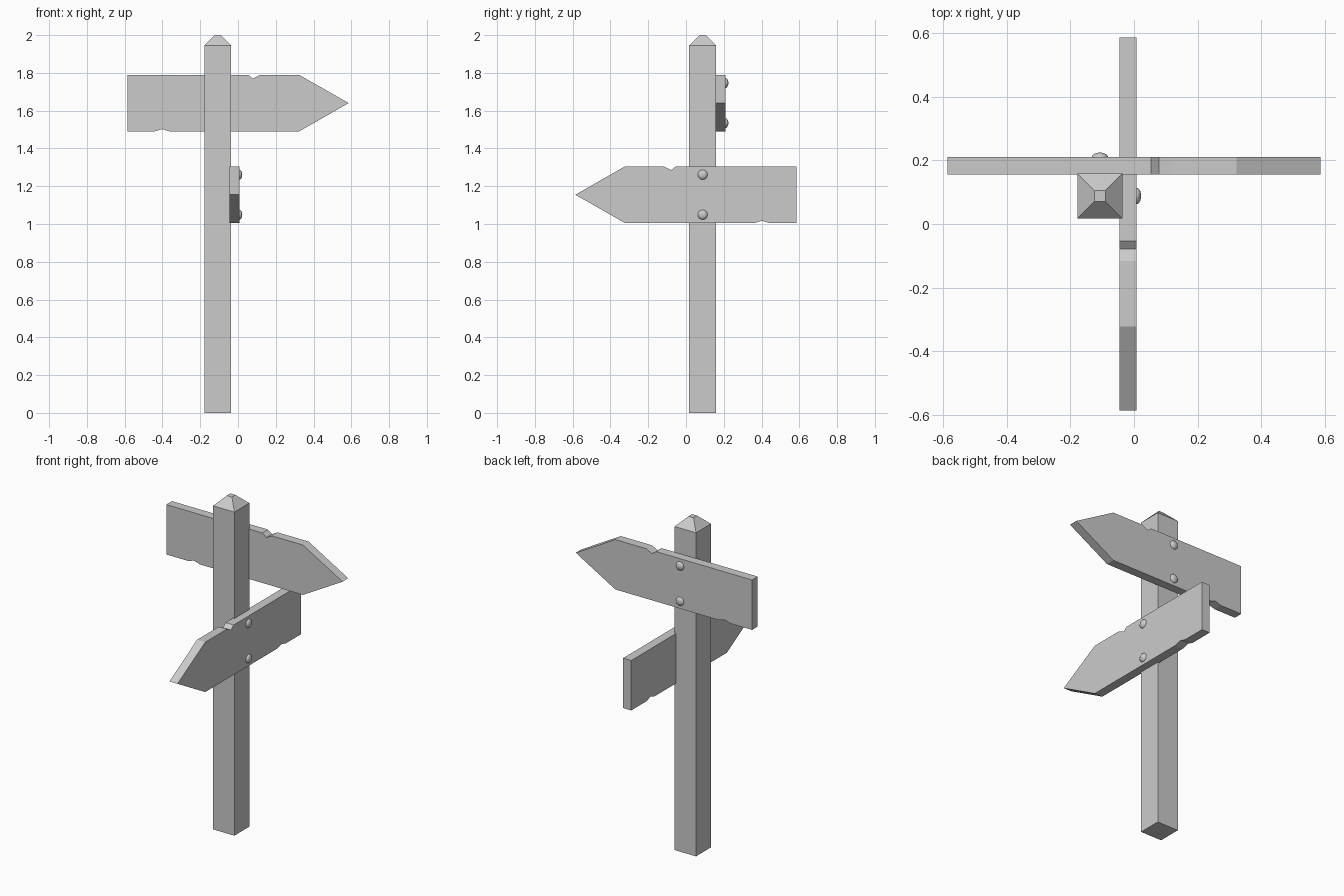
import bpy
import bmesh
from math import pi
from mathutils import Matrix, Vector

cube = bpy.data.objects.get("Cube")
if cube:
    bpy.data.objects.remove(cube)

GREY = (0.6, 0.6, 0.6, 1)
grey = bpy.data.materials.new("plain_grey")
grey.use_nodes = True
grey.diffuse_color = GREY
grey.node_tree.nodes["Principled BSDF"].inputs["Base Color"].default_value = GREY

POST_X, POST_Y, POST_HALF = -0.107, 0.088, 0.071
THICK = 0.054


def finish(name, bm, matrix=Matrix(), smooth=False):
    bmesh.ops.recalc_face_normals(bm, faces=bm.faces)
    mesh = bpy.data.meshes.new(name)
    bm.to_mesh(mesh)
    bm.free()
    mesh.transform(matrix)
    mesh.materials.append(grey)
    for face in mesh.polygons:
        face.use_smooth = smooth
    obj = bpy.data.objects.new(name, mesh)
    bpy.context.collection.objects.link(obj)


def extrude_up(bm, face, height, scale=1.0):
    """Extrude a face upward, scaling its end, and return the new cap."""
    cap = bmesh.ops.extrude_discrete_faces(bm, faces=[face])["faces"][0]
    centre = cap.calc_center_median()
    for v in cap.verts:
        v.co = centre + (v.co - centre) * scale + Vector((0, 0, height))
    return cap


# Square post with a chamfered cap
bm = bmesh.new()
h = POST_HALF
corners = [(-h, -h), (h, -h), (h, h), (-h, h)]
base = bm.faces.new([bm.verts.new((x, y, 0)) for x, y in corners])
bottom = base.copy()
shoulder = extrude_up(bm, base, 1.945)
extrude_up(bm, shoulder, 0.055, 0.24)
bmesh.ops.remove_doubles(bm, verts=bm.verts, dist=0.0001)
finish("post", bm, Matrix.Translation((POST_X, POST_Y, 0)))

# Arrow outline: pointed end, with a chip out of the top and bottom edges
ARROW = [(-0.586, -0.15), (-0.442, -0.15), (-0.402, -0.138), (-0.362, -0.15),
         (0.323, -0.15), (0.586, 0), (0.323, 0.15), (0.117, 0.15),
         (0.079, 0.13), (0.053, 0.15), (-0.586, 0.15)]


def arrow_board(name, matrix):
    bm = bmesh.new()
    face = bm.faces.new([bm.verts.new((x, 0, z)) for x, z in ARROW])
    out = bmesh.ops.extrude_face_region(bm, geom=[face], use_keep_orig=True)
    moved = [g for g in out["geom"] if isinstance(g, bmesh.types.BMVert)]
    bmesh.ops.translate(bm, verts=moved, vec=(0, THICK, 0))
    finish(name, bm, matrix)


def bolt(name, matrix, along, z):
    bm = bmesh.new()
    bmesh.ops.create_uvsphere(bm, u_segments=20, v_segments=12, radius=0.026)
    bmesh.ops.scale(bm, vec=(1, 0.6, 1), verts=bm.verts)
    finish(name, bm, matrix @ Matrix.Translation((along, THICK - 0.001, z)), True)


# Upper board points to +x behind the post, lower one to -y beside it
upper = Matrix.Translation((0, 0.156, 1.64))
lower = Matrix.Translation((-0.046, 0, 1.155)) @ Matrix.Rotation(-pi / 2, 4, "Z")
for label, place, along in (("upper", upper, POST_X), ("lower", lower, -POST_Y)):
    arrow_board(label + "_board", place)
    for side, z in (("top", 0.106), ("bottom", -0.106)):
        bolt(f"{label}_{side}_bolt", place, along, z)
